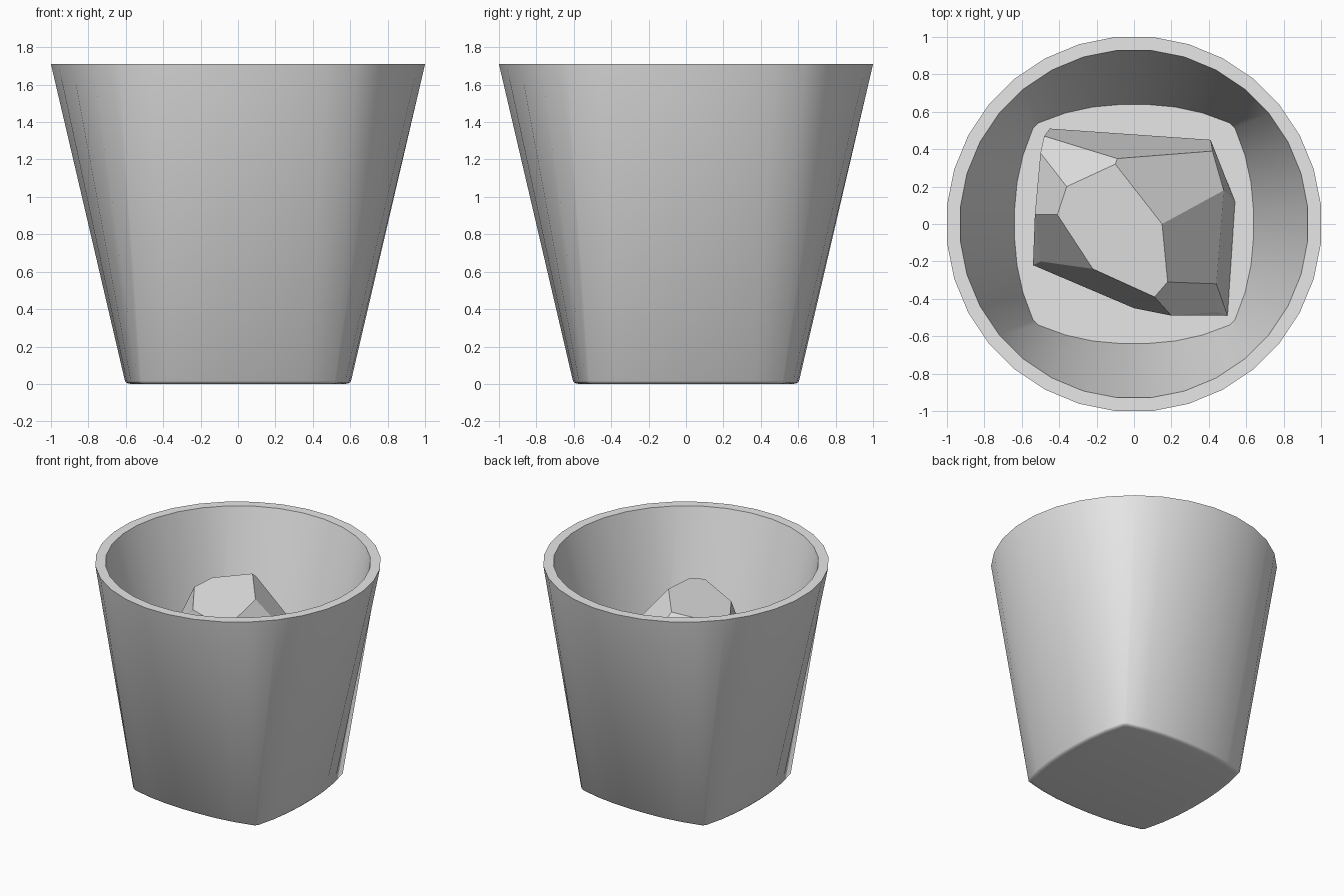
import bpy, bmesh, math

default = bpy.data.objects.get("Cube")
if default:
    bpy.data.objects.remove(default, do_unlink=True)

HEIGHT, FLOOR, SIDE_POINTS = 1.71, 0.64, 8
ICE_BASE = 0.5


def material(name, value):
    mat = bpy.data.materials.new(name)
    mat.use_nodes = True
    colour = (value, value, value, 1)
    mat.diffuse_color = colour
    mat.node_tree.nodes["Principled BSDF"].inputs["Base Color"].default_value = colour
    return mat


def add_object(name, bm, mat):
    mesh = bpy.data.meshes.new(name)
    bm.to_mesh(mesh)
    bm.free()
    mesh.materials.append(mat)
    obj = bpy.data.objects.new(name, mesh)
    bpy.context.collection.objects.link(obj)
    return obj


def rounded_square(half, corner_x, corner_y):
    """Four bulging sides meeting in tight corners."""
    points = []
    for quarter in range(4):
        a = quarter * math.pi / 2
        for k in range(SIDE_POINTS):
            s = 2 * k / (SIDE_POINTS - 1) - 1
            along = corner_x * s
            out = half - (half - corner_y) * abs(s) ** 2.3
            points.append((out * math.cos(a) - along * math.sin(a),
                           out * math.sin(a) + along * math.cos(a)))
    return points


def circle(radius):
    n = 4 * SIDE_POINTS
    return [(radius * math.cos(a), radius * math.sin(a))
            for a in ((k - SIDE_POINTS / 2 + 0.5) * math.tau / n for k in range(n))]


grey = material("light grey", 0.8)

# Tumbler: bevelled square base lofted to a round rim, then down to the inner floor
bm = bmesh.new()
sections = [(rounded_square(0.575, 0.49, 0.51), 0),
            (rounded_square(0.595, 0.51, 0.53), 0.004),
            (rounded_square(0.605, 0.517, 0.537), 0.015),
            (circle(1.005), HEIGHT),
            (circle(0.933), HEIGHT),
            (rounded_square(0.64, 0.512, 0.54), FLOOR)]
rings = [[bm.verts.new((x, y, z)) for x, y in pts] for pts, z in sections]
for low, high in zip(rings, rings[1:]):
    for i in range(len(low)):
        j = (i + 1) % len(low)
        bm.faces.new((low[i], low[j], high[j], high[i]))
bm.faces.new(rings[0][::-1])
bm.faces.new(rings[-1])
for face in bm.faces:
    face.smooth = True
# Crisp rim and floor edges, soft base edge
for ring in rings[3:]:
    for i, vert in enumerate(ring):
        bm.edges.get((vert, ring[i - 1])).smooth = False
add_object("tumbler", bm, grey)

# Faceted ice chunk: convex hull of its corners
top_corners = [(-.10, .32), (-.36, .20), (-.41, .05), (-.22, -.24),
               (.11, -.39), (.18, -.31), (.15, 0)]
ice_corners = [(x, y, 1.438 + .144 * (x + y)) for x, y in top_corners]
ice_corners += [(-.09, .35, 1.44), (.42, .39, .955), (.48, .18, 1.03),
                (-.53, .05, 1.14), (-.5, .38, 1.045), (-.48, .47, .92),
                (-.5, -.2, .857), (0, -.45, .84), (.2, -.49, 1.1),
                (.44, -.32, 1.04), (.44, -.47, .8)]
ice_corners += [(.54, .12, .65), (.5, -.49, .65), (.41, .45, .7),
                (-.45, .51, .7), (-.54, -.22, .7)]
ice_corners += [(x, y, ICE_BASE) for x, y in
                [(.4, -.4), (.3, .35), (-.4, .4), (-.45, -.15), (0, -.38)]]
bm = bmesh.new()
for co in ice_corners:
    bm.verts.new(co)
hull = bmesh.ops.convex_hull(bm, input=bm.verts[:])
loose = {g for g in hull["geom_interior"] + hull["geom_unused"]
         if isinstance(g, bmesh.types.BMVert)}
bmesh.ops.delete(bm, geom=list(loose), context="VERTS")
bmesh.ops.dissolve_limit(bm, angle_limit=math.radians(9),
                         verts=bm.verts[:], edges=bm.edges[:])
bmesh.ops.recalc_face_normals(bm, faces=bm.faces[:])
add_object("ice_chunk", bm, grey)
